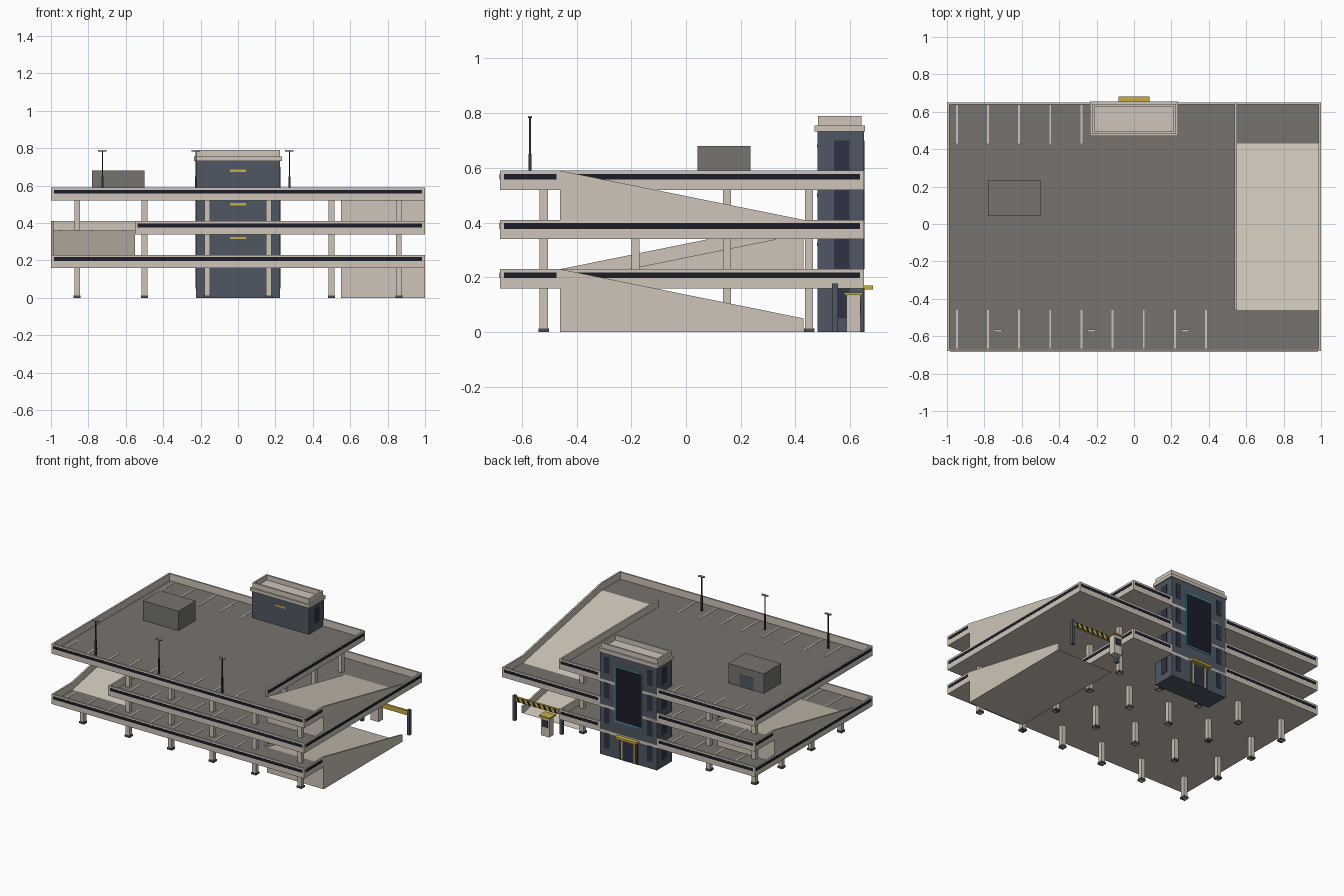
import bpy, bmesh
from mathutils import Matrix, Vector

cube = bpy.data.objects.get("Cube")
if cube:
    bpy.data.objects.remove(cube, do_unlink=True)


def material(name, r, g, b):
    m = bpy.data.materials.new(name)
    m.use_nodes = True
    m.diffuse_color = (r, g, b, 1)
    m.node_tree.nodes["Principled BSDF"].inputs["Base Color"].default_value = (r, g, b, 1)
    return m


CONCRETE = material("pale concrete", .62, .56, .48)
ASPHALT = material("grey deck", .185, .175, .158)
SLATE = material("slate wall", .08, .097, .125)
NAVY = material("dark navy", .011, .012, .022)
GLASS = material("dark glass", .028, .032, .06)
YELLOW = material("yellow", .59, .42, .05)
TEAL = material("teal", .05, .38, .48)
METAL = material("dark metal", .035, .037, .045)
FOOTING = material("footing grey", .085, .08, .075)


def finish(name, bm, mat):
    bmesh.ops.recalc_face_normals(bm, faces=bm.faces)
    mesh = bpy.data.meshes.new(name)
    bm.to_mesh(mesh)
    bm.free()
    mesh.materials.append(mat)
    obj = bpy.data.objects.new(name, mesh)
    bpy.context.collection.objects.link(obj)


def boxes(name, mat, items):
    """One object from (x0, x1, y0, y1, z0, z1) boxes."""
    bm = bmesh.new()
    for x0, x1, y0, y1, z0, z1 in items:
        lo, hi = Vector((x0, y0, z0)), Vector((x1, y1, z1))
        size = Matrix.Diagonal((hi - lo).to_4d())
        bmesh.ops.create_cube(bm, size=1, matrix=Matrix.Translation((lo + hi) / 2) @ size)
    finish(name, bm, mat)


def prism(name, mat, outline, axis, start, end):
    """Extrude an outline along an axis; outline is in the other two axes."""
    bm = bmesh.new()
    place = (lambda a, b: (start, a, b)) if axis == "x" else (lambda a, b: (a, b, start))
    face = bm.faces.new([bm.verts.new(place(a, b)) for a, b in outline])
    step = Vector((end - start, 0, 0)) if axis == "x" else Vector((0, 0, end - start))
    ext = bmesh.ops.extrude_face_region(bm, geom=[face])
    bmesh.ops.translate(bm, vec=step, verts=[v for v in ext["geom"] if isinstance(v, bmesh.types.BMVert)])
    finish(name, bm, mat)


L, R, F, B = -.999, .999, -.68, .65      # outer limits of the decks
IN, TOP, LOW = .55, -.46, .43            # ramp inner side, ramp ends
STEP, SLAB, RAIL = .18, .02, .05         # storey height, slab and parapet
WALL = .012
TW = .225                                # half width of the stair tower

# Deck outlines and the edges that carry a parapet (the ramp mouth stays open)
right_open = [(L, F), (R, F), (R, TOP), (IN, TOP), (IN, B), (L, B)]
left_open = [(-IN, F), (R, F), (R, B), (L, B), (L, LOW), (-IN, LOW)]


def deck(name, outline, floor, mouth):
    prism(name + "_slab", CONCRETE, outline, "z", floor - SLAB, floor - .001)
    prism(name + "_surface", ASPHALT, outline, "z", floor - .001, floor)
    walls, stripes = [], []
    for i, p in enumerate(outline):
        q = outline[(i + 1) % len(outline)]
        if i == mouth:
            continue
        runs = [(p, q)]
        if p[1] == q[1] == B:            # the tower interrupts the back parapet
            runs = [(p, (TW, B)), ((-TW, B), q)]
        for a, b in runs:
            d = (Vector(b) - Vector(a)).normalized()
            n = Vector((-d.y, d.x))      # points inward

            def strip(inset, back, front, z0, z1):
                c1 = Vector(a) + d * inset + n * back
                c2 = Vector(b) - d * inset + n * front
                return (min(c1.x, c2.x), max(c1.x, c2.x), min(c1.y, c2.y), max(c1.y, c2.y), z0, z1)
            walls.append(strip(0, 0, WALL, floor - SLAB, floor + RAIL))
            stripes.append(strip(.014, -.0008, .004, floor + .017, floor + .038))
    boxes(name + "_parapet", CONCRETE, walls)
    boxes(name + "_stripe", NAVY, stripes)


deck("lower_deck", right_open, STEP, 2)
deck("middle_deck", left_open, 2 * STEP, 4)
deck("top_deck", right_open, 3 * STEP, 2)


# Solid ramps with one outer side wall, and thin chevrons on the slope
def ramp(name, side, y_low, y_high, base):
    x_in, x_out = side * IN, side * R
    top = base + STEP
    prism(name, CONCRETE, [(y_low, base), (y_high, base), (y_high, top)], "x", x_in, x_out)
    prism(name + "_side_wall", CONCRETE,
          [(y_low, base), (y_high, base), (y_high, top + RAIL), (y_low, base + RAIL)],
          "x", x_out - side * WALL, x_out)
    bm = bmesh.new()
    slope = STEP / (y_high - y_low)
    aim = .04 if y_high > y_low else -.04
    for k in range(4):
        y = -.355 + .22 * k
        for s in (-1, 1):
            pts = [(0, 0), (s * .05, aim), (s * .05, aim * 1.25), (0, aim * .25)]
            bm.faces.new([bm.verts.new((side * .775 + px, y + py, base + (y + py - y_low) * slope + .001))
                          for px, py in pts])
    finish(name + "_chevrons", bm, CONCRETE)


ramp("ground_ramp", 1, LOW, TOP, 0)
ramp("middle_ramp", -1, TOP, LOW, STEP)
ramp("upper_ramp", 1, LOW, TOP, 2 * STEP)

# Square columns on a grid, left out where the ramps run
columns, feet = [], []
for level in range(3):
    z0, z1 = level * STEP, (level + 1) * STEP - SLAB
    for x in (-.86, -.5, -.165, .165, .5, .86):
        for y in (-.52, -.185, .15, .45):
            if (x > IN and y > TOP) or (level > 0 and x < -IN and y < LOW):
                continue
            columns.append((x - .015, x + .015, y - .015, y + .015, z0, z1))
            if level == 0:
                feet.append((x - .019, x + .019, y - .019, y + .019, 0, .014))
boxes("columns", CONCRETE, columns)
boxes("column_footings", FOOTING, feet)

# Parking bay lines
lines = []
for level in (1, 2, 3):
    z = level * STEP
    for k in range(9):
        x = -.947 + .1665 * k
        if level != 2 or x > -IN:
            lines.append((x - .005, x + .005, -.665, TOP, z, z + .002))
        if x < -TW:
            lines.append((x - .005, x + .005, LOW, .636, z, z + .002))
boxes("bay_lines", CONCRETE, lines)

# Stair tower with roof parapet
TF, TB = .48, .65
boxes("stair_tower", SLATE, [(-TW, TW, TF, TB, 0, .735)])
boxes("tower_cap", CONCRETE, [
    (-.235, .235, .47, .654, .733, .755),
    (-.224, .224, .482, .494, .755, .79), (-.224, .224, .629, .641, .755, .79),
    (-.224, -.212, .494, .629, .755, .79), (.212, .224, .494, .629, .755, .79)])
windows = []
for level in range(4):
    z0, z1 = .05 + level * STEP, .16 + level * STEP
    for s in (-1, 1):
        windows.append((s * TW - .002, s * TW + .002, .54, .598, z0, z1))
        windows.append((s * .17 - .02, s * .17 + .02, TB - .002, TB + .002, z0, z1))
boxes("tower_windows", GLASS, windows)
boxes("tower_front_lights", YELLOW,
      [(-.043, .043, TF - .0015, TF, z - .006, z + .006) for z in (.32, .5, .68)])

# Back panel with a bright frame, entrance and canopy
boxes("back_panel", NAVY, [(-.105, .105, TB, TB + .002, .27, .655)])
boxes("panel_frame", TEAL, [
    (-.105, .105, TB, TB + .003, .264, .272), (-.105, .105, TB, TB + .003, .653, .661),
    (-.107, -.102, TB, TB + .003, .264, .661), (.102, .107, TB, TB + .003, .264, .661)])
boxes("entrance_door", GLASS, [(-.075, .075, TB, TB + .002, 0, .145)])
boxes("entrance_jambs", YELLOW, [(x - .006, x + .006, TB, TB + .003, .005, .155) for x in (-.05, .05)])
boxes("entrance_canopy", YELLOW, [(-.083, .083, TB - .005, .683, .155, .171)])

# Roof plant room
boxes("plant_room", ASPHALT, [(-.78, -.5, .042, .235, .54, .68)])
boxes("plant_room_door", SLATE, [(-.7, -.59, .23, .2365, .54, .625)])

# Roof lamps
posts = []
for x in (-.725, -.225, .275):
    posts += [(x - .005, x + .005, -.575, -.565, .54, .65), (x - .003, x + .003, -.573, -.567, .65, .784)]
boxes("lamp_posts", METAL, posts)
boxes("lamp_heads", CONCRETE, [(x - .023, x + .023, -.577, -.563, .786, .79) for x in (-.725, -.225, .275)])
boxes("lamp_housings", METAL, [(x - .023, x + .023, -.577, -.563, .782, .786) for x in (-.725, -.225, .275)])

# Entry barrier: yellow arm with slanted dark stripes on its back
boxes("barrier_posts", SLATE, [(x - .011, x + .011, .534, .556, 0, .178) for x in (.6, .972)])
boxes("barrier_arm", YELLOW, [(.62, .97, .536, .552, .138, .17)])
stripes = bmesh.new()
for k in range(8):
    x = .628 + .042 * k
    quad = [(x, .138), (x + .02, .138), (x + .036, .17), (x + .016, .17)]
    stripes.faces.new([stripes.verts.new((px, .553, pz)) for px, pz in reversed(quad)])
finish("barrier_stripes", stripes, NAVY)

# Ticket booth
boxes("ticket_booth", CONCRETE, [(.635, .7, .587, .637, 0, .135)])
boxes("booth_roof", YELLOW, [(.625, .71, .577, .647, .135, .145)])
boxes("booth_window", GLASS, [(.646, .689, .63, .639, .065, .115)])
